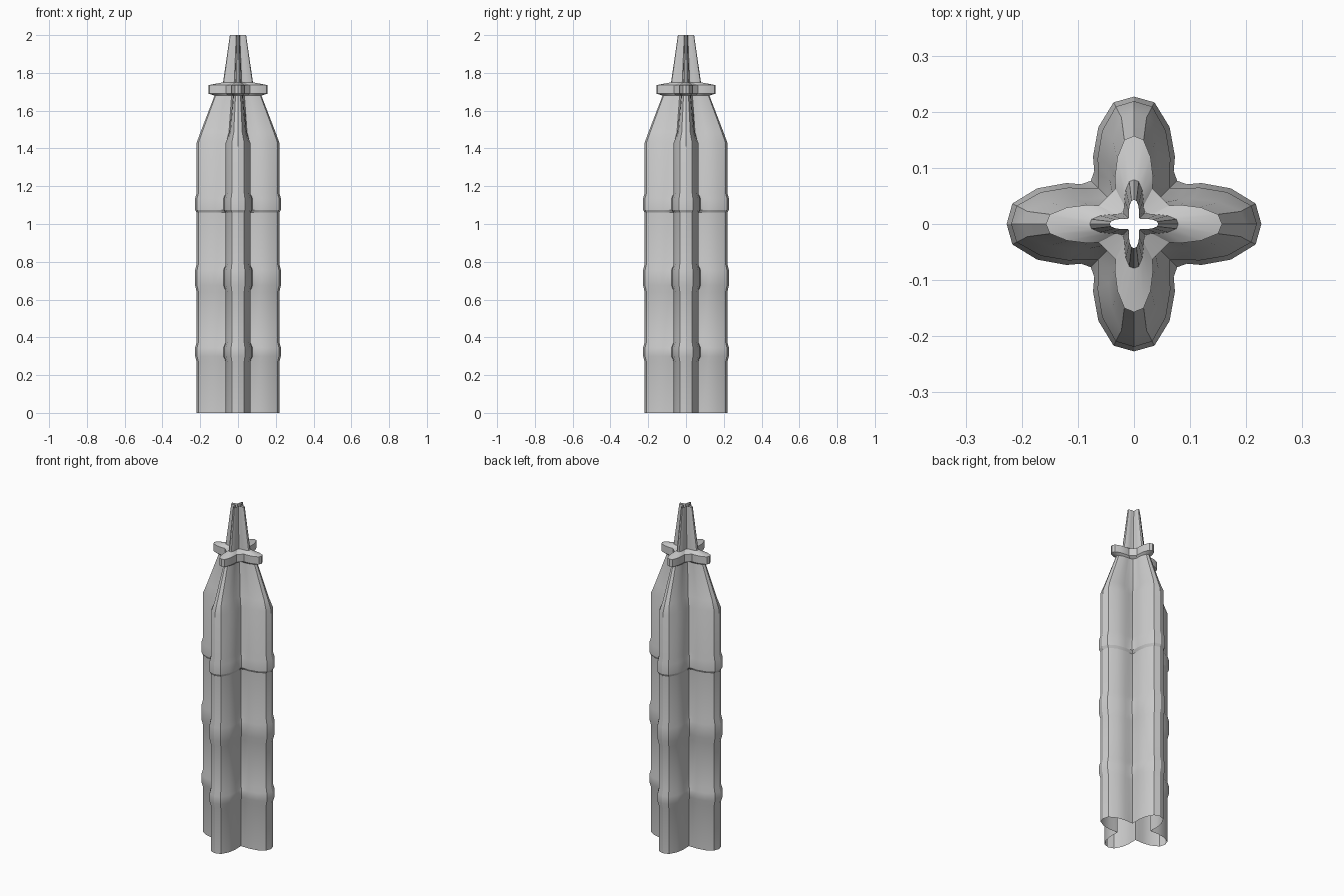
import bpy, bmesh, math
from mathutils import Matrix

if "Cube" in bpy.data.objects:
    bpy.data.objects.remove(bpy.data.objects["Cube"])


def section(tip, width, valley, z):
    """Four-lobed star outline: lobe tip radius, lobe half width, valley corner."""
    side = max(valley * 1.22, tip * 0.4)
    half = [(tip * 0.955, width * 0.5), (tip * 0.76, width * 0.87),
            (tip * 0.53, width), (side, min(width * 0.97, valley))]
    lobe = [(tip, 0)] + half + [(valley, valley)] + [(y, x) for x, y in reversed(half)]
    ring = []
    for k in range(4):
        rot = Matrix.Rotation(k * math.pi / 2, 2)
        for x, y in lobe:
            px, py = rot[0][0] * x + rot[0][1] * y, rot[1][0] * x + rot[1][1] * y
            ring.append((px, py, z))
    return ring


def loft(name, stations):
    """Open shell through a stack of star sections."""
    bm = bmesh.new()
    rings = [[bm.verts.new(p) for p in section(*s)] for s in stations]
    for a, b in zip(rings, rings[1:]):
        n = len(a)
        for i in range(n):
            j = (i + 1) % n
            bm.faces.new((a[i], a[j], b[j], b[i]))
    mesh = bpy.data.meshes.new(name)
    bm.to_mesh(mesh)
    bm.free()
    ob = bpy.data.objects.new(name, mesh)
    bpy.context.collection.objects.link(ob)
    bpy.ops.object.select_all(action='DESELECT')
    ob.select_set(True)
    bpy.context.view_layer.objects.active = ob
    bpy.ops.object.shade_smooth_by_angle(angle=math.radians(25))
    return ob


# Hull with three raised bands and tapered shoulder
BODY = (0.219, 0.065, 0.064)
BAND = (0.227, 0.073, 0.077)
stations = [(*BODY, 0)]
for z0, z1, z2, z3 in [(0.27, 0.30, 0.345, 0.375),
                       (0.64, 0.675, 0.755, 0.79),
                       (1.06, 1.075, 1.135, 1.165)]:
    stations += [(*BODY, z0), (*BAND, z1), (*BAND, z2), (*BODY, z3)]
SHOULDER_TOP = (0.124, 0.026, 0.034, 1.68)
stations += [(*BODY, 1.43), (0.199, 0.045, 0.048, 1.485), SHOULDER_TOP]
loft("hull", stations)

# Star-shaped collar
SPIRE_BASE = (0.079, 0.017, 0.02, 1.75)
loft("collar", [SHOULDER_TOP,
                (0.157, 0.034, 0.048, 1.69),
                (0.157, 0.034, 0.048, 1.735),
                SPIRE_BASE])

# Hollow tapering spire
loft("spire", [SPIRE_BASE, (0.043, 0.009, 0.0095, 2.0)])
